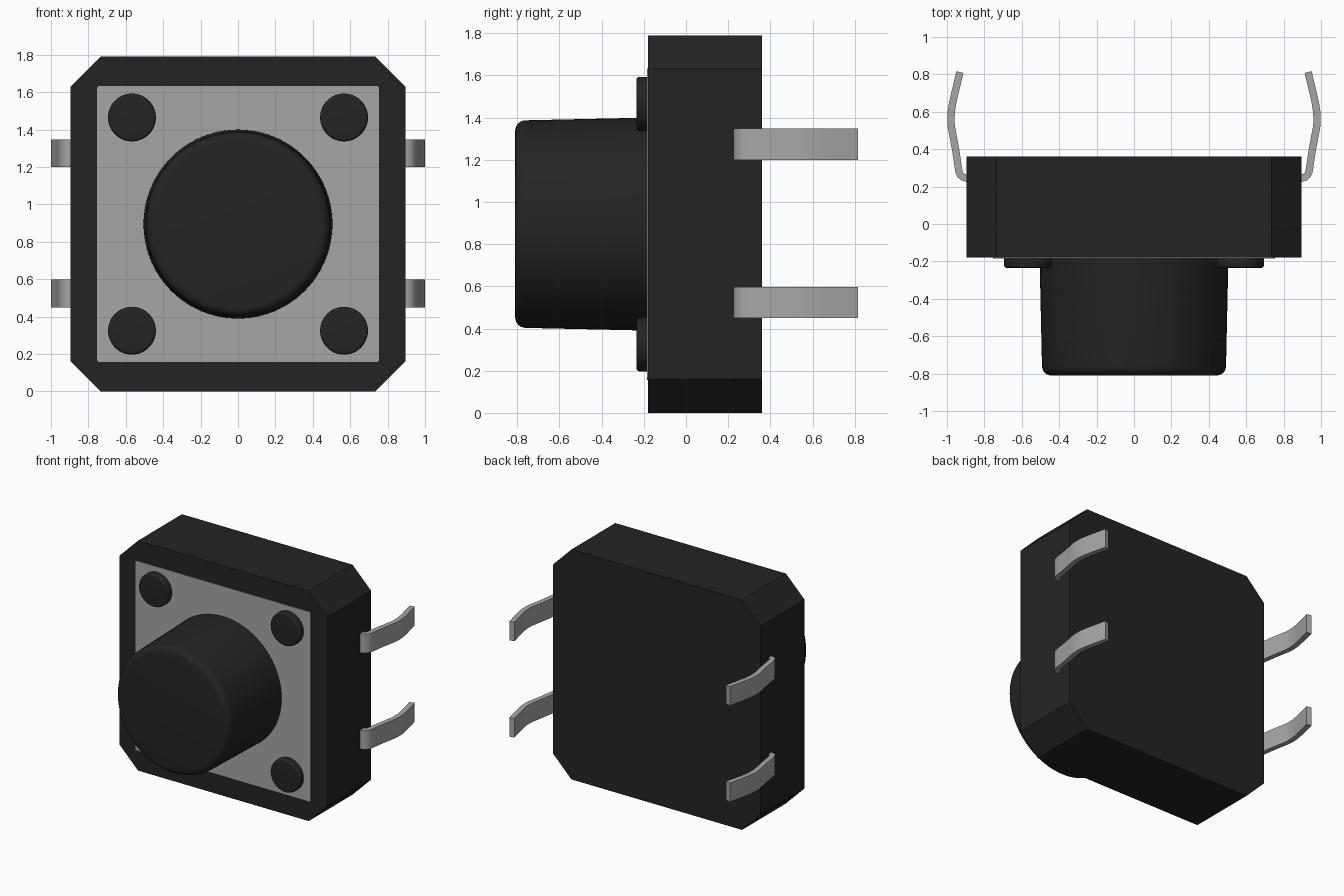
import bpy, bmesh, math
from mathutils import Vector

if "Cube" in bpy.data.objects:
    bpy.data.objects.remove(bpy.data.objects["Cube"], do_unlink=True)

MID = 0.895  # centre height and half width of the housing


def material(name, value):
    m = bpy.data.materials.new(name)
    m.use_nodes = True
    colour = (value, value, value, 1)
    m.diffuse_color = colour
    bsdf = m.node_tree.nodes["Principled BSDF"]
    bsdf.inputs["Base Color"].default_value = colour
    bsdf.inputs["Roughness"].default_value = 0.6
    return m


black = material("black plastic", 0.0175)
metal = material("grey metal", 0.38)


def finish(name, bm, mat, smooth=None):
    bmesh.ops.recalc_face_normals(bm, faces=bm.faces)
    mesh = bpy.data.meshes.new(name)
    bm.to_mesh(mesh)
    bm.free()
    mesh.materials.append(mat)
    ob = bpy.data.objects.new(name, mesh)
    bpy.context.collection.objects.link(ob)
    if smooth:
        bpy.ops.object.select_all(action='DESELECT')
        ob.select_set(True)
        bpy.context.view_layer.objects.active = ob
        bpy.ops.object.shade_smooth_by_angle(angle=math.radians(smooth))
    return ob


def prism(name, outline, axis, start, depth, mat, smooth=None):
    """Extrude a closed outline: axis 'Y' takes (x, z), axis 'Z' takes (x, y)."""
    bm = bmesh.new()
    place = (lambda a, b: (a, start, b)) if axis == 'Y' else (lambda a, b: (a, b, start))
    face = bm.faces.new([bm.verts.new(place(a, b)) for a, b in outline])
    res = bmesh.ops.extrude_face_region(bm, geom=[face])
    move = Vector((0, depth, 0) if axis == 'Y' else (0, 0, depth))
    bmesh.ops.translate(bm, vec=move, verts=[v for v in res["geom"] if isinstance(v, bmesh.types.BMVert)])
    return finish(name, bm, mat, smooth)


def cut_square(half_x, half_z, cut):
    """Square outline around the housing centre with cut corners."""
    x, z = half_x, half_z
    pts = [(x, z - cut), (x - cut, z), (cut - x, z), (-x, z - cut),
           (-x, cut - z), (cut - x, -z), (x - cut, -z), (x, cut - z)]
    return [(a, b + MID) for a, b in pts]


def round_peg(name, x, z, r_base, r_tip, y_base, y_tip, fillet, sides):
    """Disc-ended peg pointing forward, with a rounded front rim."""
    profile = [(r_base, y_base)]
    for i in range(7):
        t = math.pi / 2 * i / 6
        profile.append((r_tip - fillet + fillet * math.cos(t), y_tip + fillet - fillet * math.sin(t)))
    bm = bmesh.new()
    rings = []
    for r, y in profile:
        rings.append([bm.verts.new((x + r * math.cos(2 * math.pi * k / sides), y,
                                    z + r * math.sin(2 * math.pi * k / sides))) for k in range(sides)])
    for a, b in zip(rings, rings[1:]):
        for k in range(sides):
            n = (k + 1) % sides
            bm.faces.new((a[k], a[n], b[n], b[k]))
    bm.faces.new(rings[0])
    bm.faces.new(rings[-1])
    return finish(name, bm, black, 35)


# Housing and thin front plate
prism("housing", cut_square(MID, MID, 0.16), 'Y', -0.18, 0.54, black)
prism("front_plate", cut_square(0.755, 0.738, 0.01), 'Y', -0.185, 0.02, metal)

# Push button and the four corner studs
round_peg("push_button", 0, MID, 0.505, 0.492, -0.175, -0.81, 0.05, 96)
for sx, side in ((1, "left"), (-1, "right")):
    for sz, level in ((1, "upper"), (-1, "lower")):
        round_peg(f"stud_{level}_{side}", sx * 0.567, MID + sz * 0.57,
                  0.128, 0.128, -0.175, -0.235, 0.015, 48)

# Bent metal legs: a centre line thickened into a strip
path = [(0.87, 0.245), (0.895, 0.245), (0.914, 0.25), (0.928, 0.262), (0.936, 0.28),
        (0.942, 0.32), (0.954, 0.40), (0.968, 0.475), (0.976, 0.515), (0.979, 0.55),
        (0.977, 0.60), (0.97, 0.645), (0.96, 0.69), (0.931, 0.812)]
HALF = 0.0195
outer, inner = [], []
for i, p in enumerate(path):
    a, b = path[max(i - 1, 0)], path[min(i + 1, len(path) - 1)]
    d = (Vector(b) - Vector(a)).normalized()
    n = Vector((d.y, -d.x)) * HALF
    outer.append(Vector(p) + n)
    inner.append(Vector(p) - n)
strip = [tuple(v) for v in outer + inner[::-1]]
for sx, side in ((1, "left"), (-1, "right")):
    for z, level in ((1.2, "upper"), (0.45, "lower")):
        prism(f"leg_{level}_{side}", [(sx * x, y) for x, y in strip], 'Z', z, 0.148, metal, 35)
